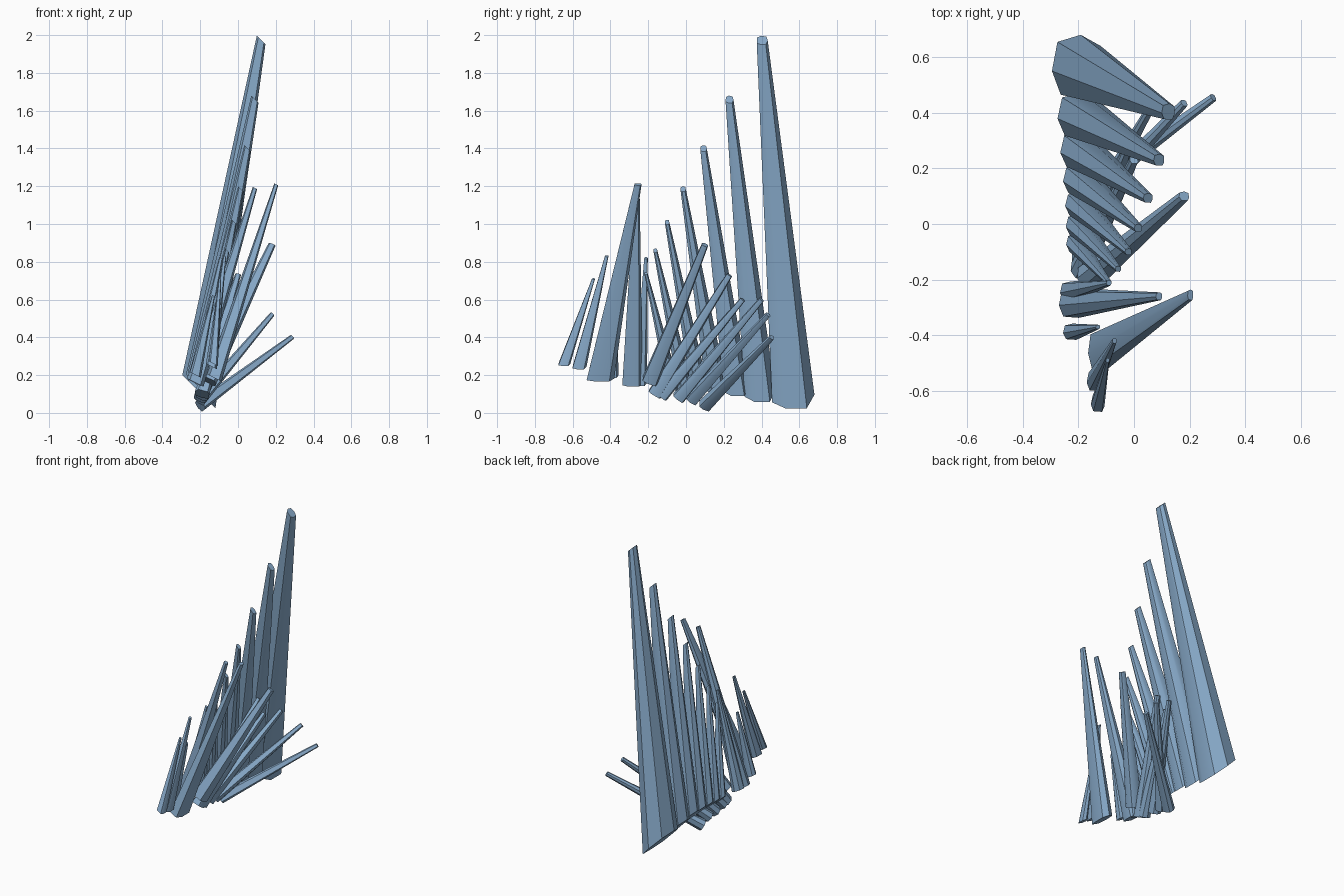
import bpy, bmesh
from mathutils import Vector

if "Cube" in bpy.data.objects:
    bpy.data.objects.remove(bpy.data.objects["Cube"])

mat = bpy.data.materials.new("steel_blue")
mat.diffuse_color = (0.25, 0.41, 0.60, 1)
mat.use_nodes = True
mat.node_tree.nodes["Principled BSDF"].inputs["Base Color"].default_value = mat.diffuse_color

# Rough chipped outline shared by every crystal (u = across, v = along the row)
OUTLINE = [(.15, 1), (.95, .65), (.95, -.35), (.6, -.95), (-.65, -.87), (-1, -.13), (-.78, .78)]


def shard(name, base, tip, hu, hv, u=None, taper=.26):
    """Tapered crystal; u = section direction of an oblique cut, else cut square."""
    base, tip = Vector(base), Vector(tip)
    axis = (tip - base).normalized()
    if u is None:
        v = (Vector((0, 1, 0)) - axis * axis.y).normalized()
        u = v.cross(axis)
    else:
        u, v = Vector(u), Vector((0, 1, 0))
    bm = bmesh.new()
    rings = [[bm.verts.new(c + u * (a * hu * s) + v * (b * hv * s)) for a, b in OUTLINE]
             for c, s in ((base, 1), (tip, taper))]
    n = len(OUTLINE)
    for i in range(n):
        j = (i + 1) % n
        bm.faces.new((rings[0][i], rings[0][j], rings[1][j], rings[1][i]))
    bm.faces.new(rings[0])
    bm.faces.new(rings[1])
    bmesh.ops.recalc_face_normals(bm, faces=bm.faces)
    me = bpy.data.meshes.new(name)
    bm.to_mesh(me)
    bm.free()
    me.materials.append(mat)
    ob = bpy.data.objects.new(name, me)
    bpy.context.collection.objects.link(ob)
    bpy.context.view_layer.objects.active = ob
    bpy.ops.object.select_all(action='DESELECT')
    ob.select_set(True)
    bpy.ops.object.shade_smooth_by_angle(angle=.6)


CUT = (1, 0, -1)
# Main row of blades, growing toward the back
row = [((-.205, .565, .11), (.123, .403, 1.973), .09, .115),
       ((-.20, .39, .13), (.09, .23, 1.66), .075, .083),
       ((-.20, .265, .15), (.05, .093, 1.40), .065, .068),
       ((-.20, .16, .15), (.015, -.015, 1.185), .055, .056),
       ((-.20, .07, .15), (-.02, -.10, 1.01), .048, .046),
       ((-.205, -.005, .15), (-.057, -.162, .86), .04, .04),
       ((-.21, -.07, .15), (-.09, -.212, .74), .034, .034)]
for i, (b, t, hu, hv) in enumerate(row):
    shard(f"row_blade_{i+1}", b, t, hu, hv, CUT)

# Upright blades at the front end
front = [((-.225, -.285, .16), (.09, -.26, 1.19), .045, .055),
         ((-.125, -.455, .185), (.203, -.255, 1.21), .04, .075),
         ((-.23, -.243, .16), (-.09, -.212, .82), .036, .037),
         ((-.225, -.388, .2), (-.13, -.37, .62), .03, .03),
         ((-.14, -.565, .245), (-.07, -.42, .83), .03, .038),
         ((-.13, -.645, .26), (-.095, -.49, .71), .025, .032)]
for i, (b, t, hu, hv) in enumerate(front):
    shard(f"front_blade_{i+1}", b, t, hu, hv, (1, 0, -.5))

# Short spikes leaning out toward the back right
lean = [((-.16, -.19, .17), (.18, .10, .89), .05, .045),
        ((-.19, -.165, .10), (0, .23, .73), .04, .04),
        ((-.19, -.13, .09), (-.01, .30, .60), .036, .036),
        ((-.20, -.04, .08), (.05, .40, .60), .036, .036),
        ((-.20, .03, .07), (.18, .435, .52), .034, .036),
        ((-.20, .10, .04), (.285, .455, .40), .034, .036)]
for i, (b, t, hu, hv) in enumerate(lean):
    shard(f"leaning_spike_{i+1}", b, t, hu, hv, taper=.4)
